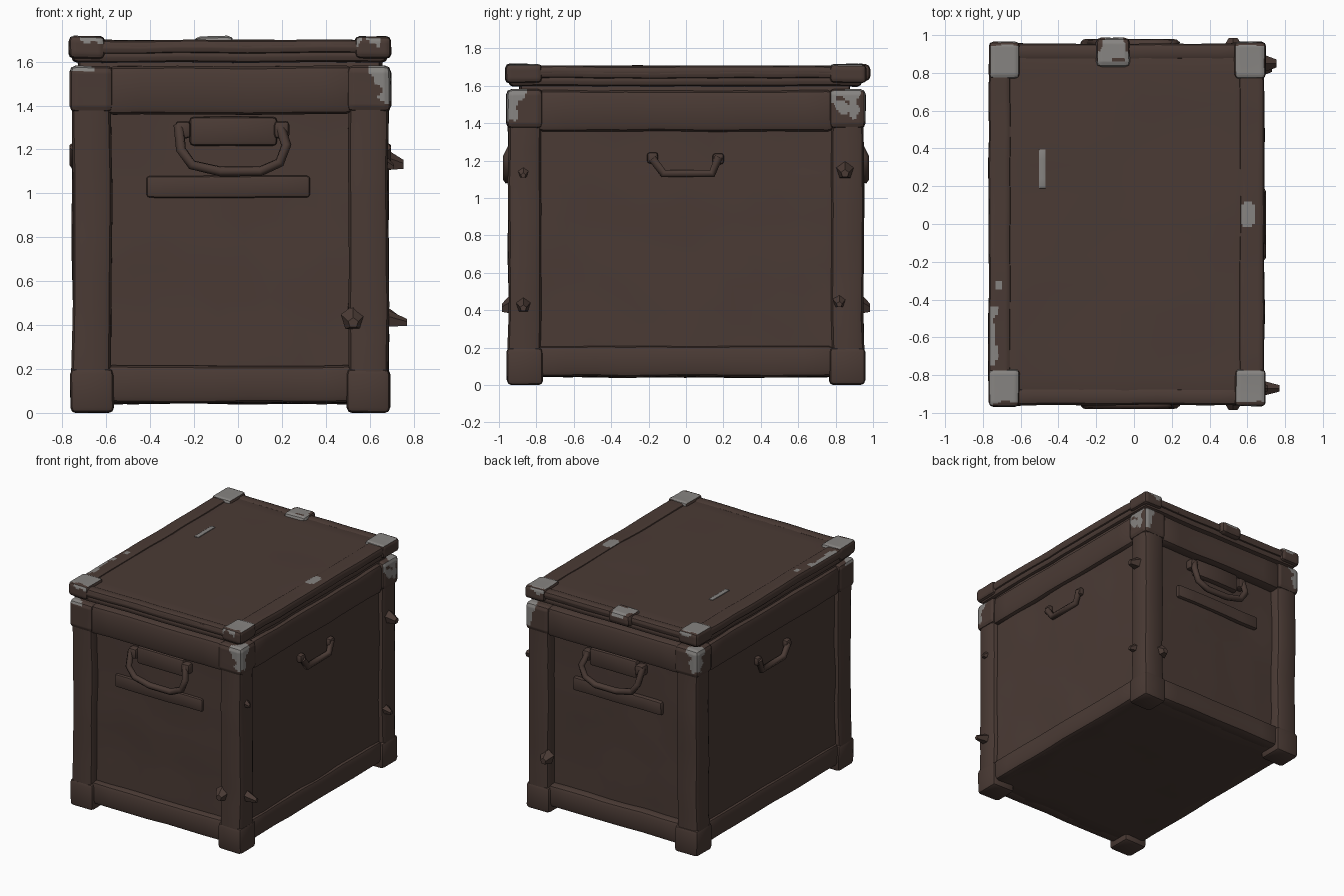
import bpy, bmesh, math
from mathutils import Vector, noise

if "Cube" in bpy.data.objects:
    bpy.data.objects.remove(bpy.data.objects["Cube"])

CX = -0.035  # middle of the trunk across x


def material(name, rgb):
    m = bpy.data.materials.new(name)
    m.use_nodes = True
    m.diffuse_color = (*rgb, 1)
    bsdf = m.node_tree.nodes["Principled BSDF"]
    bsdf.inputs["Base Color"].default_value = (*rgb, 1)
    bsdf.inputs["Roughness"].default_value = 0.8
    return m


BROWN = material("dark brown leather", (0.069, 0.043, 0.035))
GREY = material("worn grey metal", (0.24, 0.23, 0.22))


def finish(name, bm, angle=40):
    bmesh.ops.recalc_face_normals(bm, faces=bm.faces)
    mesh = bpy.data.meshes.new(name)
    bm.to_mesh(mesh)
    bm.free()
    mesh.materials.append(BROWN)
    mesh.materials.append(GREY)
    ob = bpy.data.objects.new(name, mesh)
    bpy.context.collection.objects.link(ob)
    bpy.ops.object.select_all(action="DESELECT")
    ob.select_set(True)
    bpy.context.view_layer.objects.active = ob
    bpy.ops.object.shade_smooth_by_angle(angle=math.radians(angle))


def box(name, x, y, z, bevel=0.02, step=0.15, wobble=0.006, worn=None):
    """Rounded, slightly uneven box between the given ranges."""
    bm = bmesh.new()
    bmesh.ops.create_cube(bm, size=1)
    spans = [sorted(s) for s in (x, y, z)]
    for v in bm.verts:
        v.co = [(a + b) / 2 + c * (b - a) for c, (a, b) in zip(v.co, spans)]
    bmesh.ops.bevel(bm, geom=bm.edges[:], offset=bevel, segments=2,
                    profile=0.5, affect="EDGES")
    for axis, (a, b) in enumerate(spans):
        n = int((b - a) / step)
        normal = Vector([float(axis == i) for i in range(3)])
        for i in range(1, n):
            bmesh.ops.bisect_plane(bm, geom=bm.verts[:] + bm.edges[:] + bm.faces[:],
                                   plane_co=normal * (a + (b - a) * i / n), plane_no=normal)
    bm.normal_update()
    if worn:
        for f in bm.faces:
            f.material_index = int(worn(f.calc_center_median(), f.normal))
    for v in bm.verts:
        v.co += noise.noise_vector(v.co * 3.5) * wobble
    finish(name, bm)


def tube(name, points, radius):
    """Angular bar following a path."""
    curve = bpy.data.curves.new(name, "CURVE")
    curve.dimensions = "3D"
    curve.bevel_depth = radius
    curve.bevel_resolution = 1
    curve.use_fill_caps = True
    s = curve.splines.new("POLY")
    s.points.add(len(points) - 1)
    for p, co in zip(s.points, points):
        p.co = (*co, 1)
    curve.materials.append(BROWN)
    bpy.context.collection.objects.link(bpy.data.objects.new(name, curve))


def rivet(name, base, direction, radius, length):
    """Faceted stud with a blunt, drooping tip."""
    bm = bmesh.new()
    bmesh.ops.create_cone(bm, cap_ends=True, segments=5, radius1=radius,
                          radius2=radius * 0.4, depth=length)
    rot = Vector(direction).to_track_quat("Z", "Y")
    for v in bm.verts:
        droop = 0.02 if v.co.z > 0 else 0
        v.co = rot @ (v.co + Vector((0, 0, length / 2))) + Vector(base)
        v.co.z -= droop
    finish(name, bm, 10)


# Main body and recessed panels
box("body", (-0.722, 0.652), (-0.885, 0.875), (0.045, 1.62), 0.015, 0.12, 0.012)
for side, sx in (("right", -1), ("left", 1)):
    xf = CX + sx * 0.72
    xi = CX + sx * 0.62
    box(side + "_top_rail", (xi, xf), (-0.8, 0.79), (1.355, 1.575), 0.035)
    box(side + "_bottom_rail", (xi, xf - sx * 0.01), (-0.8, 0.79), (0.045, 0.21), 0.03)
for end, sy in (("front", -1), ("back", 1)):
    box(end + "_top_rail", (-0.6, 0.53), (sy * 0.82, sy * 0.95), (1.36, 1.58), 0.035)
    box(end + "_bottom_rail", (-0.6, 0.53), (sy * 0.82, sy * 0.935), (0.045, 0.215), 0.03)

# Corner posts with heavier feet and worn upper blocks
for side, sx in (("right", -1), ("left", 1)):
    for end, sy in (("front", -1), ("back", 1)):
        xo, xi = CX + sx * 0.72, CX + sx * 0.54
        yo, yi = sy * 0.95, sy * 0.775
        tag = end + "_" + side
        box(tag + "_post", (xi, xo), (yo, yi), (0.04, 1.56), 0.035, wobble=0.008)
        box(tag + "_foot", (xi - sx * 0.01, xo + sx * 0.008), (yo + sy * 0.008, yi - sy * 0.01),
            (0.0, 0.2), 0.025, wobble=0.004)

        def worn_corner(c, n, sx=sx, sy=sy):
            reach = abs(c.x - (CX + sx * 0.73)) + abs(c.y - sy * 0.96)
            ragged = 0.03 * noise.noise(c * 20)
            if (sx, sy) == (-1, -1):
                return c.z > 1.555 and reach < 0.12
            if (sx, sy) == (1, 1) and n.x > 0.5:
                lower = 1.43 + 0.7 * max(0, 0.88 - c.y)
                hole = abs(c.y - 0.84) < 0.04 and abs(c.z - 1.525 + ragged) < 0.012
                return c.z > lower + ragged and c.y < 0.93 + ragged and not hole
            return c.z > 1.42 + ragged and reach < 0.06 + ragged + max(0, c.z - 1.52) * 1.1
        box(tag + "_post_block", (xi - sx * 0.01, xo + sx * 0.012),
            (yo + sy * 0.01, yi - sy * 0.01), (1.37, 1.582), 0.03, 0.012, 0.004, worn_corner)

# Lid: inner lip, rim and top panel
box("lid_lip", (-0.755, 0.678), (-0.945, 0.94), (1.597, 1.655), 0.024)
box("lid_rim", (-0.768, 0.69), (-0.957, 0.952), (1.637, 1.693), 0.024, wobble=0.008)


def worn_rim(c, n):
    streak = c.x < -0.725 + 0.03 * noise.noise(c * 15) and -0.75 < c.y < -0.43
    chip = abs(c.x + 0.715) < 0.012 and abs(c.y + 0.32) < 0.02
    spot = ((c.x - 0.6) / 0.045) ** 2 + ((c.y - 0.05) / 0.07) ** 2 < 1
    return n.z > 0.4 and (streak or chip or spot)


box("lid_right_border", (-0.768, -0.65), (-0.9, 0.9), (1.645, 1.706), 0.024, 0.015, 0.005, worn_rim)
box("lid_left_border", (0.555, 0.69), (-0.9, 0.9), (1.645, 1.706), 0.024, 0.015, 0.005, worn_rim)
for end, sy in (("front", -1), ("back", 1)):
    box("lid_" + end + "_border", (-0.7, 0.62), (sy * 0.87, sy * 0.955), (1.645, 1.7), 0.024)


def worn_cap(c, n):
    """Bare top with a little wear spilling over the end edge."""
    spill = abs(n.y) > 0.5 and c.z > 1.685 + 0.03 * noise.noise(c * 20)
    rim = abs(c.y) < 0.945 + 0.02 * noise.noise(c * 12)
    return (n.z > 0.5 and rim) or (spill and abs(c.x - CX) < 0.68)


# Metal caps on the lid corners
for side, sx in (("right", -1), ("left", 1)):
    for end, sy in (("front", -1), ("back", 1)):
        box("lid_" + end + "_" + side + "_cap", (CX + sx * 0.57, CX + sx * 0.734),
            (sy * 0.77, sy * 0.964), (1.615, 1.716), 0.022, 0.015, 0.006, worn_cap)


def worn_clasp(c, n):
    half = 0.09 - 0.4 * max(0, c.y - 0.88) + 0.02 * noise.noise(c * 20)
    spot = abs(c.x + 0.08) < 0.03 and abs(c.y - 0.872) < 0.012
    return n.z > 0.3 and abs(c.x + 0.11) < half and not spot


# Rear clasp folded over the lid edge
box("rear_clasp", (-0.2, -0.02), (0.83, 0.99), (1.625, 1.718), 0.03, 0.012, 0.008, worn_clasp)

# Bare streak on the lid panel
box("lid_scrape", (-0.502, -0.468), (0.19, 0.395), (1.691, 1.699), 0.002, 0.05, 0.002,
    lambda c, n: True)

# Large end handles with backing plates
grip = [(-0.27, 1.31), (-0.26, 1.2), (-0.21, 1.13), (-0.08, 1.1),
        (0.1, 1.1), (0.19, 1.14), (0.22, 1.22), (0.19, 1.31)]
for end, sy in (("front", -1), ("back", 1)):
    box(end + "_lower_plate", (-0.42, 0.33), (sy * 0.85, sy * 0.906), (0.98, 1.08), 0.015)
    box(end + "_upper_plate", (-0.22, 0.18), (sy * 0.85, sy * 0.92), (1.215, 1.35), 0.02)
    tube(end + "_handle", [(px, sy * (0.91 + 0.045 * (pz < 1.25)), pz) for px, pz in grip], 0.024)
    for px in (-0.25, 0.2):
        box(end + "_handle_mount", (px - 0.035, px + 0.035), (sy * 0.86, sy * 0.935),
            (1.25, 1.33), 0.018)
    rivet(end + "_post_rivet", (0.525, sy * 0.93, 0.43), (0, sy, 0), 0.06, 0.055)

# Small side handles
bail = [(-0.18, 1.21), (-0.12, 1.13), (0.14, 1.13), (0.175, 1.22)]
for side, sx in (("right", -1), ("left", 1)):
    tube(side + "_handle", [(CX + sx * 0.708, py, pz) for py, pz in bail], 0.025)
    for py in (-0.18, 0.17):
        box(side + "_handle_mount", (CX + sx * 0.67, CX + sx * 0.72),
            (py - 0.03, py + 0.03), (1.18, 1.24), 0.015)

# Studs on the left side posts
for ry, rz, r, length in ((-0.87, 0.43, 0.045, 0.1), (0.82, 0.45, 0.04, 0.06),
                          (-0.87, 1.14, 0.035, 0.04), (0.85, 1.15, 0.055, 0.085)):
    rivet("left_post_rivet", (0.67, ry, rz), (1, 0, 0), r, length)
